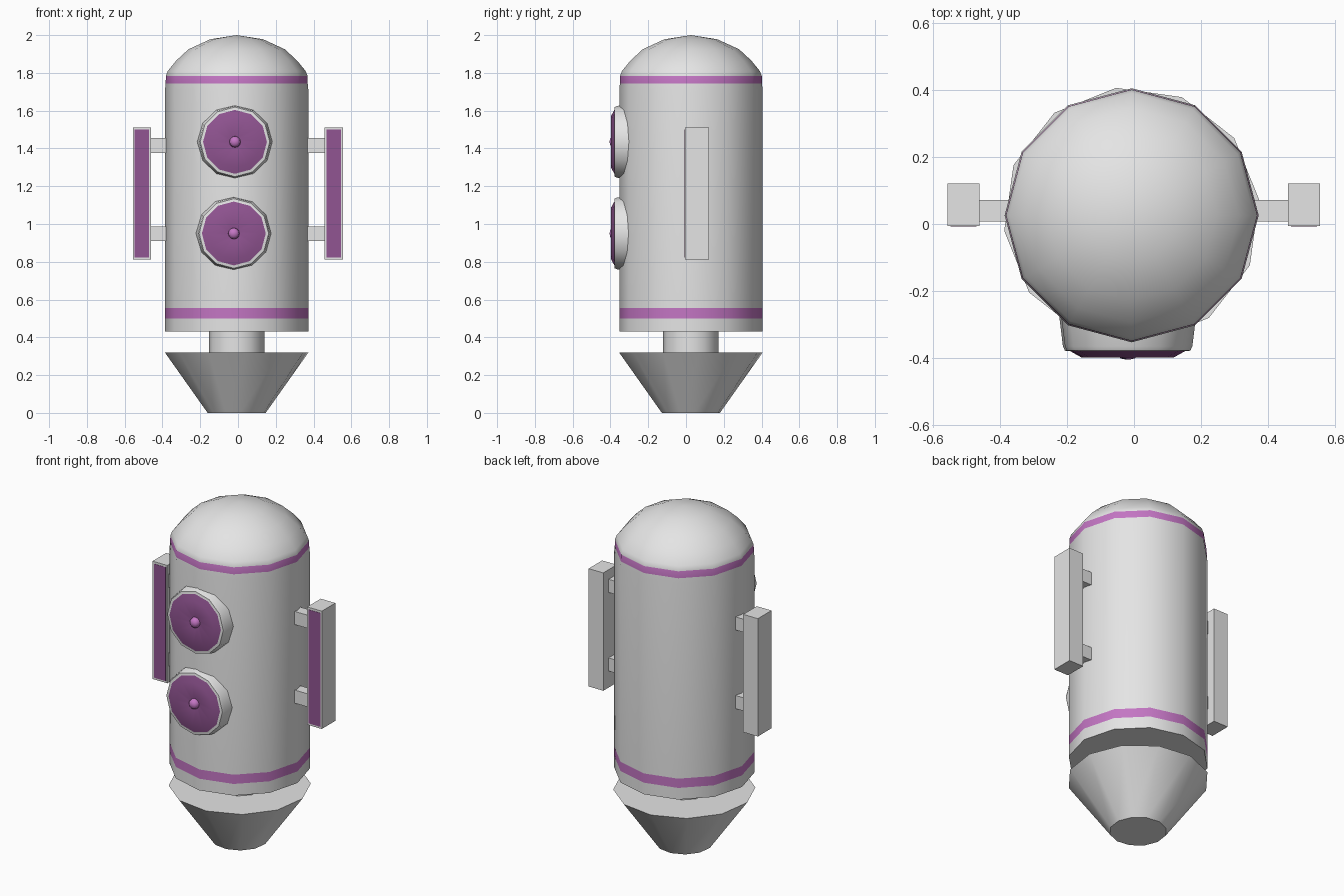
import bpy, bmesh, math
from mathutils import Matrix, Vector

if "Cube" in bpy.data.objects:
    bpy.data.objects.remove(bpy.data.objects["Cube"])


def material(name, rgb):
    m = bpy.data.materials.new(name)
    m.diffuse_color = (*rgb, 1)
    m.use_nodes = True
    m.node_tree.nodes["Principled BSDF"].inputs["Base Color"].default_value = m.diffuse_color
    return m


GREY = material("light grey", (0.78, 0.78, 0.78))
PURPLE = material("bright purple", (0.55, 0.18, 0.55))
GRILLE = material("dark purple", (0.285, 0.09, 0.29))


def finish(bm, name, mats, angle=50):
    bmesh.ops.recalc_face_normals(bm, faces=bm.faces)
    me = bpy.data.meshes.new(name)
    for f in bm.faces:
        f.smooth = True
    bm.to_mesh(me)
    bm.free()
    for m in mats:
        me.materials.append(m)
    me.set_sharp_from_angle(angle=math.radians(angle))
    ob = bpy.data.objects.new(name, me)
    bpy.context.collection.objects.link(ob)
    return ob


def lathe(name, profile, mats, seg_mats=None, matrix=Matrix(), sides=12, turn=0):
    """Spin (radius, height) points round z; seg_mats maps segment -> material index."""
    seg_mats = seg_mats or {}
    bm = bmesh.new()
    rings = []
    for r, z in profile:
        n = 1 if r == 0 else sides
        rings.append([bm.verts.new((r * math.cos(math.tau * i / sides + turn),
                                    r * math.sin(math.tau * i / sides + turn), z))
                      for i in range(n)])
    for k, (a, b) in enumerate(zip(rings, rings[1:])):
        for i in range(sides):
            j = (i + 1) % sides
            vs = [a[i % len(a)], a[j % len(a)], b[j % len(b)], b[i % len(b)]]
            f = bm.faces.new(list(dict.fromkeys(vs)))
            f.material_index = seg_mats.get(k, 0)
    bm.transform(matrix)
    return finish(bm, name, mats)


def box(name, lo, hi, mat):
    lo, hi = Vector(lo), Vector(hi)
    bm = bmesh.new()
    bmesh.ops.create_cube(bm, size=1, matrix=Matrix.Translation((lo + hi) / 2)
                          @ Matrix.Diagonal((*(abs(c) for c in hi - lo), 1)))
    return finish(bm, name, [mat], 30)


AXIS = Matrix.Translation((-0.007, 0.026, 0))

# Domed body with two painted bands
lathe("body", [(0, 0.43), (0.379, 0.43), (0.379, 0.499), (0.379, 0.554), (0.379, 1.715),
               (0.376, 1.743), (0.375, 1.784), (0.365, 1.81), (0.32, 1.865), (0.255, 1.925),
               (0.14, 1.978), (0, 2.0)],
      [GREY, PURPLE], {2: 1, 5: 1}, AXIS)

# Neck and tapered foot
lathe("neck", [(0, 0.31), (0.147, 0.31), (0.147, 0.44), (0, 0.44)], [GREY], matrix=AXIS)
lathe("foot", [(0, 0), (0.155, 0), (0.383, 0.32), (0, 0.32)], [GREY],
      matrix=AXIS, turn=math.radians(7))

# Round front speakers: grey housing, dished grille, centre cap
for label, x, z in (("upper", -0.016, 1.435), ("lower", -0.022, 0.95)):
    face = Matrix.Translation((x, 0, z)) @ Matrix.Rotation(math.radians(90), 4, 'X')
    lathe(label + "_speaker", [(0, 0.26), (0.203, 0.26), (0.19, 0.365), (0.184, 0.378),
                               (0.169, 0.379), (0.135, 0.398), (0.03, 0.376), (0, 0.376)],
          [GREY, GRILLE], {4: 1, 5: 1, 6: 1}, face)
    lathe(label + "_speaker_cap", [(0, 0.37), (0.031, 0.37), (0.028, 0.39),
                                   (0.018, 0.401), (0, 0.405)], [PURPLE], matrix=face)

# Side panels with front grilles and two struts each
for label, s in (("left", -1), ("right", 1)):
    cx = -0.001
    box(label + "_panel", (cx + s * 0.46, -0.006, 0.812), (cx + s * 0.556, 0.121, 1.512), GREY)
    box(label + "_panel_grille", (cx + s * 0.469, -0.0075, 0.823),
        (cx + s * 0.547, -0.001, 1.499), GRILLE)
    for i, z in enumerate((0.949, 1.416)):
        box(f"{label}_strut_{i + 1}", (cx + s * 0.33, 0.008, z - 0.039),
            (cx + s * 0.465, 0.071, z + 0.039), GREY)
